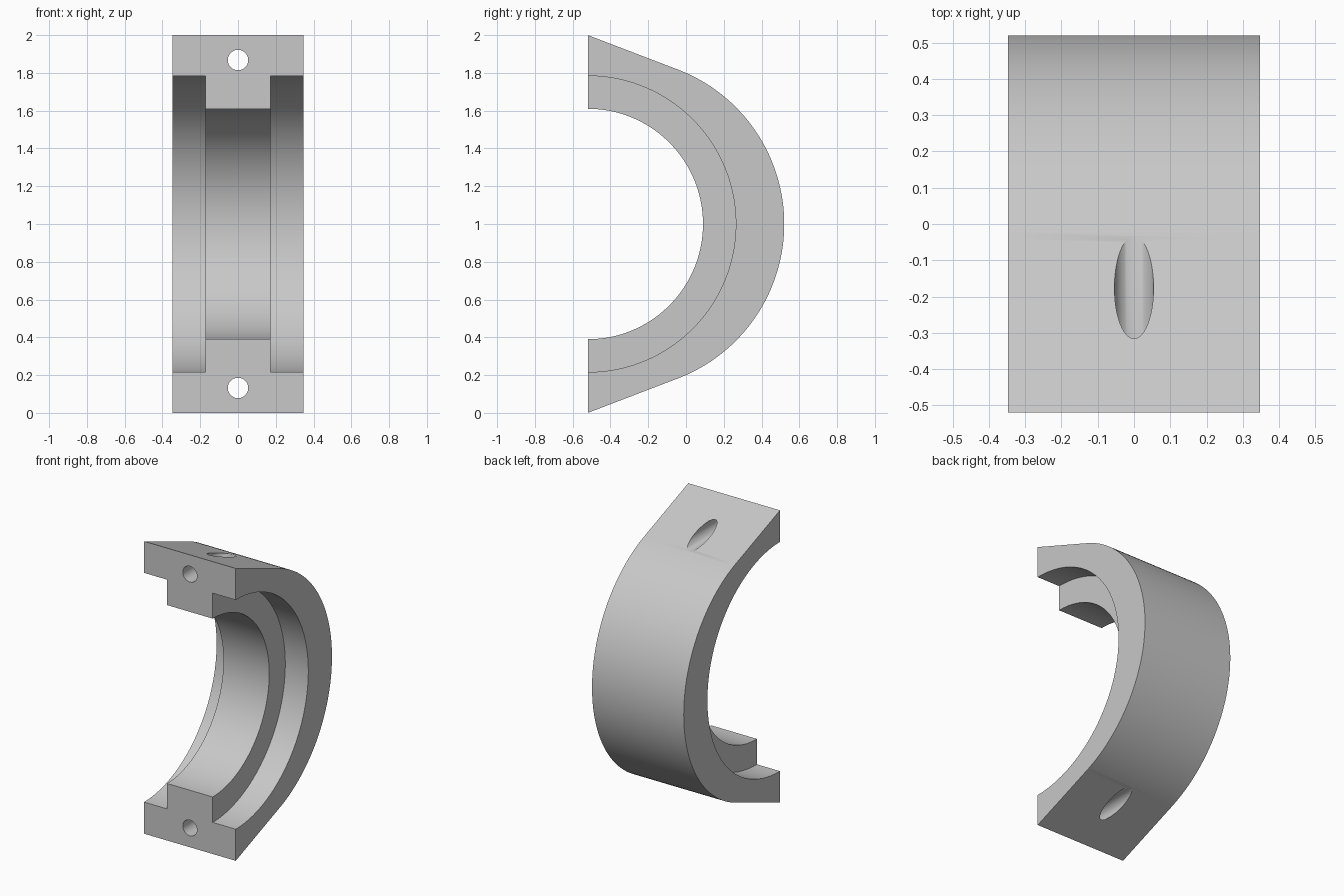
import bpy
import bmesh
from math import sin, cos, pi, radians
from mathutils import Matrix

cube = bpy.data.objects.get("Cube")
if cube:
    bpy.data.objects.remove(cube, do_unlink=True)

HALF_WIDTH = 0.347    # half of the cap's width
RIB_HALF = 0.173      # half of the inner rib's width
FRONT = -0.52         # flat mating face, also the bore axis
BORE, RECESS = 0.61, 0.784
ARC_Y, ARC_R, SLOPE = -0.355, 0.875, radians(69)
BOLT_OFFSET, BOLT_R = 0.868, 0.054

grey = bpy.data.materials.new("plain grey")
grey.use_nodes = True
colour = (0.58, 0.58, 0.58, 1)
grey.diffuse_color = colour
grey.node_tree.nodes["Principled BSDF"].inputs["Base Color"].default_value = colour


def add_object(name, bm):
    bmesh.ops.recalc_face_normals(bm, faces=bm.faces[:])
    mesh = bpy.data.meshes.new(name)
    bm.to_mesh(mesh)
    bm.free()
    mesh.materials.append(grey)
    obj = bpy.data.objects.new(name, mesh)
    bpy.context.collection.objects.link(obj)
    return obj


def cylinder(name, axis, radius, length, centre, sides):
    bm = bmesh.new()
    turn = Matrix.Rotation(pi / 2, 4, 'Y' if axis == 'X' else 'X')
    bmesh.ops.create_cone(bm, cap_ends=True, segments=sides, radius1=radius,
                          radius2=radius, depth=length,
                          matrix=Matrix.Translation(centre) @ turn)
    return add_object(name, bm)


# Outer body: rounded back with tangent slopes running to the flat front
steps = 96
profile = [(FRONT, 0), (FRONT, 2)]
for i in range(steps + 1):
    a = SLOPE * (1 - 2 * i / steps)
    profile.append((ARC_Y + ARC_R * cos(a), 1 + ARC_R * sin(a)))
bm = bmesh.new()
face = bm.faces.new([bm.verts.new((-HALF_WIDTH, y, z)) for y, z in profile])
side = bmesh.ops.extrude_face_region(bm, geom=[face])
bmesh.ops.translate(bm, vec=(2 * HALF_WIDTH, 0, 0),
                    verts=[g for g in side["geom"] if isinstance(g, bmesh.types.BMVert)])
cap = add_object("bearing_cap", bm)

# Cutters: main bore, side recesses and bolt holes
cutters = [cylinder("bore_cutter", 'X', BORE, 2, (0, FRONT, 1), 192)]
for s, label in ((1, "left"), (-1, "right")):
    cutters.append(cylinder(label + "_recess_cutter", 'X', RECESS, 1,
                            (s * (RIB_HALF + 0.5), FRONT, 1), 192))
for s, label in ((1, "upper"), (-1, "lower")):
    cutters.append(cylinder(label + "_bolt_cutter", 'Y', BOLT_R, 2,
                            (0, 0, 1 + s * BOLT_OFFSET), 48))

bpy.ops.object.select_all(action='DESELECT')
cap.select_set(True)
bpy.context.view_layer.objects.active = cap
for cutter in cutters:
    cutter.hide_render = True
    cut = cap.modifiers.new(cutter.name, 'BOOLEAN')
    cut.operation = 'DIFFERENCE'
    cut.solver = 'EXACT'
    cut.object = cutter
    bpy.ops.object.modifier_apply(modifier=cut.name)
    bpy.data.objects.remove(cutter, do_unlink=True)

bpy.ops.object.shade_smooth_by_angle(angle=radians(30))
